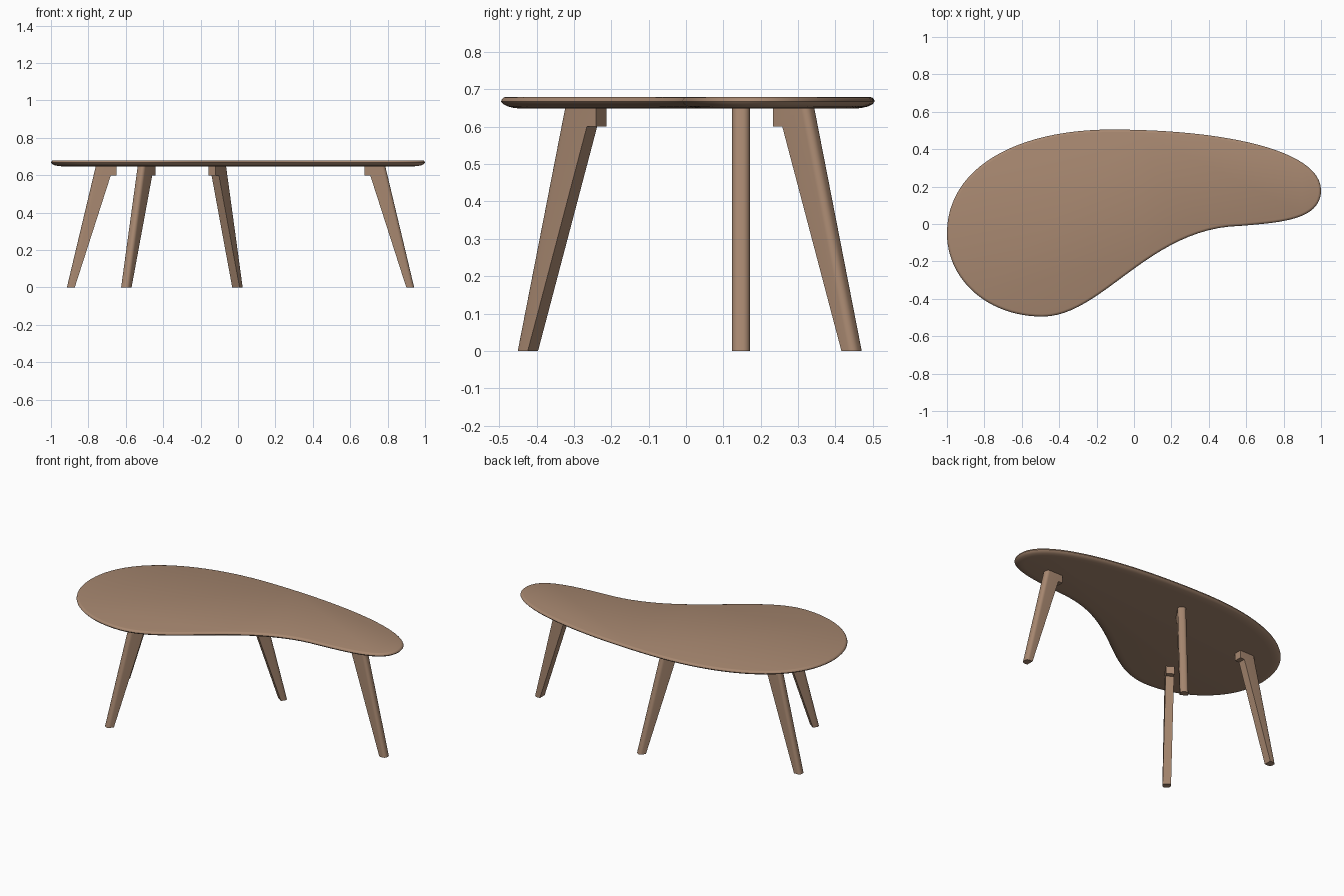
import bpy, bmesh, math
from mathutils import Vector
from mathutils.geometry import interpolate_bezier

if "Cube" in bpy.data.objects:
    bpy.data.objects.remove(bpy.data.objects["Cube"])

wood = bpy.data.materials.new("warm_wood")
wood.diffuse_color = (0.39, 0.246, 0.163, 1)
wood.use_nodes = True
wood.node_tree.nodes["Principled BSDF"].inputs["Base Color"].default_value = wood.diffuse_color


def finish(bm, name, angle):
    bmesh.ops.recalc_face_normals(bm, faces=bm.faces)
    mesh = bpy.data.meshes.new(name)
    bm.to_mesh(mesh)
    bm.free()
    mesh.materials.append(wood)
    ob = bpy.data.objects.new(name, mesh)
    bpy.context.collection.objects.link(ob)
    bpy.ops.object.select_all(action='DESELECT')
    bpy.context.view_layer.objects.active = ob
    ob.select_set(True)
    bpy.ops.object.shade_smooth_by_angle(angle=math.radians(angle))
    return ob


# Tabletop outline: clockwise nodes as (incoming handle, point, outgoing handle)
nodes = [
    ((-1, -.30), (-1, -.05), (-1, .30)),
    ((-.63, .505), (-.12, .505), (.50, .505)),
    ((1, .39), (1, .18), (1, .02)),
    ((.78, .008), (.57, -.01), (.08, -.02)),
    ((-.17, -.495), (-.49, -.495), (-.78, -.495)),
]
outline = []
for i, (_, p, out) in enumerate(nodes):
    inc, q, _ = nodes[(i + 1) % len(nodes)]
    pts = interpolate_bezier(*(Vector((*v, 0)) for v in (p, out, inc, q)), 25)
    outline += pts[:-1]
n = len(outline)

# Tabletop: rings following a rounded edge, undercut beneath (inset, height)
edge = [(.055, .648), (.035, .650), (.018, .654), (.006, .660), (0, .667),
        (.002, .673), (.007, .678), (.014, .680)]
bm = bmesh.new()
rings = []
for inset, z in edge:
    ring = []
    for i, p in enumerate(outline):
        t = (outline[(i + 1) % n] - outline[i - 1]).normalized()
        inward = Vector((t.y, -t.x, 0))
        ring.append(bm.verts.new(p + inward * inset + Vector((0, 0, z))))
    rings.append(ring)
for a, b in zip(rings, rings[1:]):
    for i in range(n):
        j = (i + 1) % n
        bm.faces.new((a[i], a[j], b[j], b[i]))
bm.faces.new(rings[0])
bm.faces.new(rings[-1])
finish(bm, "tabletop", 30)

# Leg side profile (distance inward from the outer foot edge, height)
profile = [(0, 0), (.042, 0), (.235, .6), (.265, .6), (.265, .65), (.155, .65)]
HALF = .024


def leg(name, x, y, degrees):
    """Tapered leg with a mounting block; degrees is the inward direction."""
    a = math.radians(degrees)
    d, s = Vector((math.cos(a), math.sin(a), 0)), Vector((-math.sin(a), math.cos(a), 0))
    bm = bmesh.new()
    sides = [[bm.verts.new(Vector((x, y, z)) + d * u + s * w) for u, z in profile]
             for w in (-HALF, HALF)]
    k = len(profile)
    for side in sides:
        bm.faces.new(side)
    for i in range(k):
        j = (i + 1) % k
        bm.faces.new((sides[0][i], sides[0][j], sides[1][j], sides[1][i]))
    # round the two long outer corners
    outer = [bm.edges.get((side[0], side[-1])) for side in sides]
    bmesh.ops.bevel(bm, geom=outer, offset=.019, segments=6, profile=.5, affect='EDGES')
    finish(bm, name, 25)


leg("left_leg", -.915, .147, 0)
leg("right_leg", .942, .147, 180)
leg("front_leg", -.613, -.444, 55)
leg("back_leg", .013, .464, 235)
